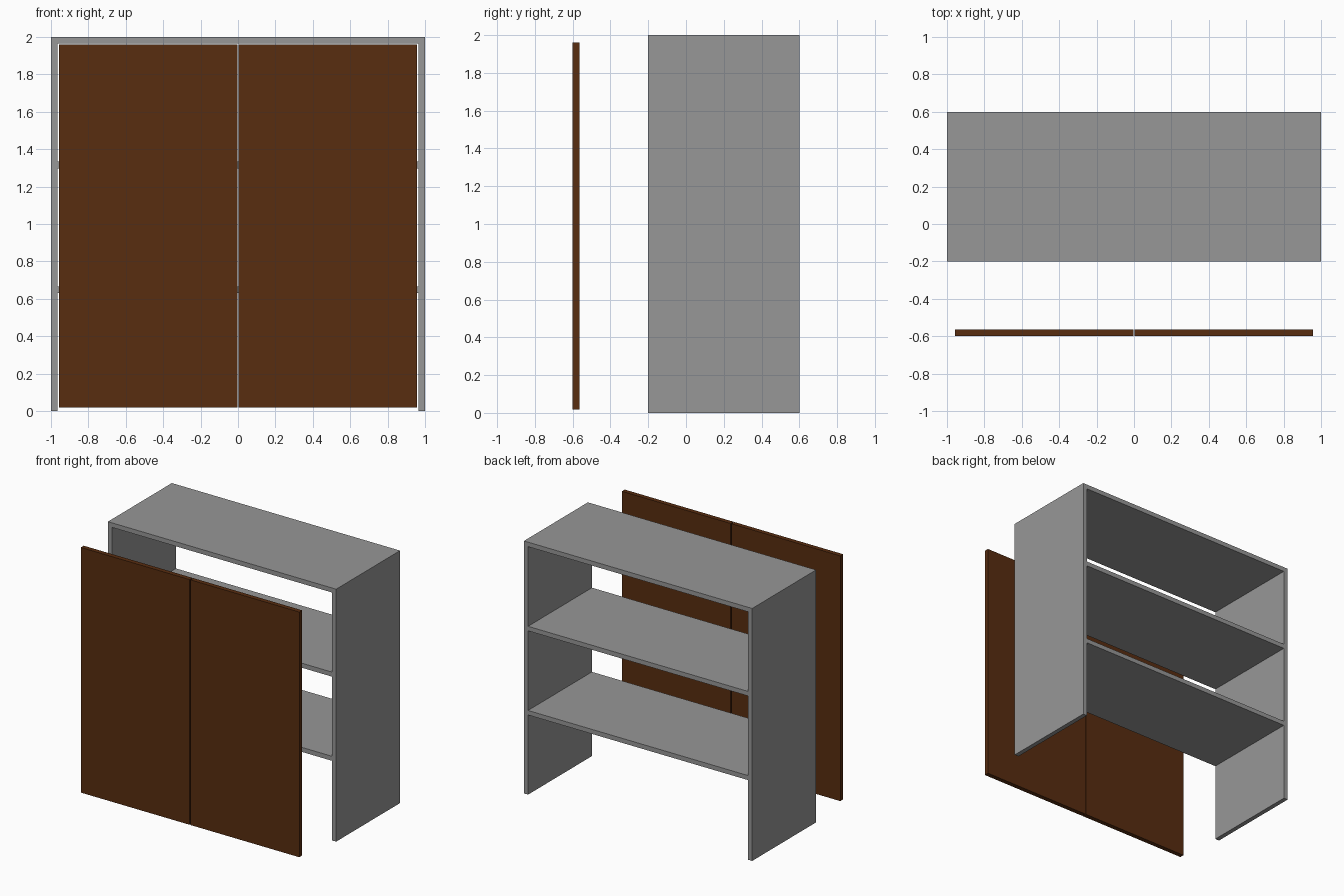
import bpy

if "Cube" in bpy.data.objects:
    bpy.data.objects.remove(bpy.data.objects["Cube"])


def material(name, rgb):
    m = bpy.data.materials.new(name)
    m.diffuse_color = (*rgb, 1)
    m.use_nodes = True
    m.node_tree.nodes["Principled BSDF"].inputs["Base Color"].default_value = m.diffuse_color
    return m


grey = material("grey_panel", (0.31, 0.31, 0.31))
brown = material("brown_wood", (0.098, 0.026, 0.005))


def box(name, lo, hi, mat):
    """Axis-aligned board from its low and high corners."""
    centre = [(a + b) / 2 for a, b in zip(lo, hi)]
    bpy.ops.mesh.primitive_cube_add(size=1, location=centre)
    ob = bpy.context.object
    ob.name = name
    ob.scale = [b - a for a, b in zip(lo, hi)]
    bpy.ops.object.transform_apply(location=False, rotation=False, scale=True)
    ob.data.materials.append(mat)


T = 0.036                  # board thickness
FRONT, BACK = -0.2, 0.6    # carcass depth
INNER = 1 - T

# Side panels and doors, mirrored left and right
for side, s in (("left", -1), ("right", 1)):
    x0, x1 = sorted((s * INNER, s))
    box(side + "_side_panel", (x0, FRONT, 0), (x1, BACK, 2), grey)
    x0, x1 = sorted((s * 0.004, s * 0.957))
    box(side + "_door", (x0, -0.6, 0.018), (x1, -0.6 + T, 1.96), brown)

# Top board and two shelves between the sides
for name, top in (("lower_shelf", 2 / 3), ("upper_shelf", 4 / 3), ("top_board", 2)):
    box(name, (-INNER, FRONT, top - T), (INNER, BACK, top), grey)
